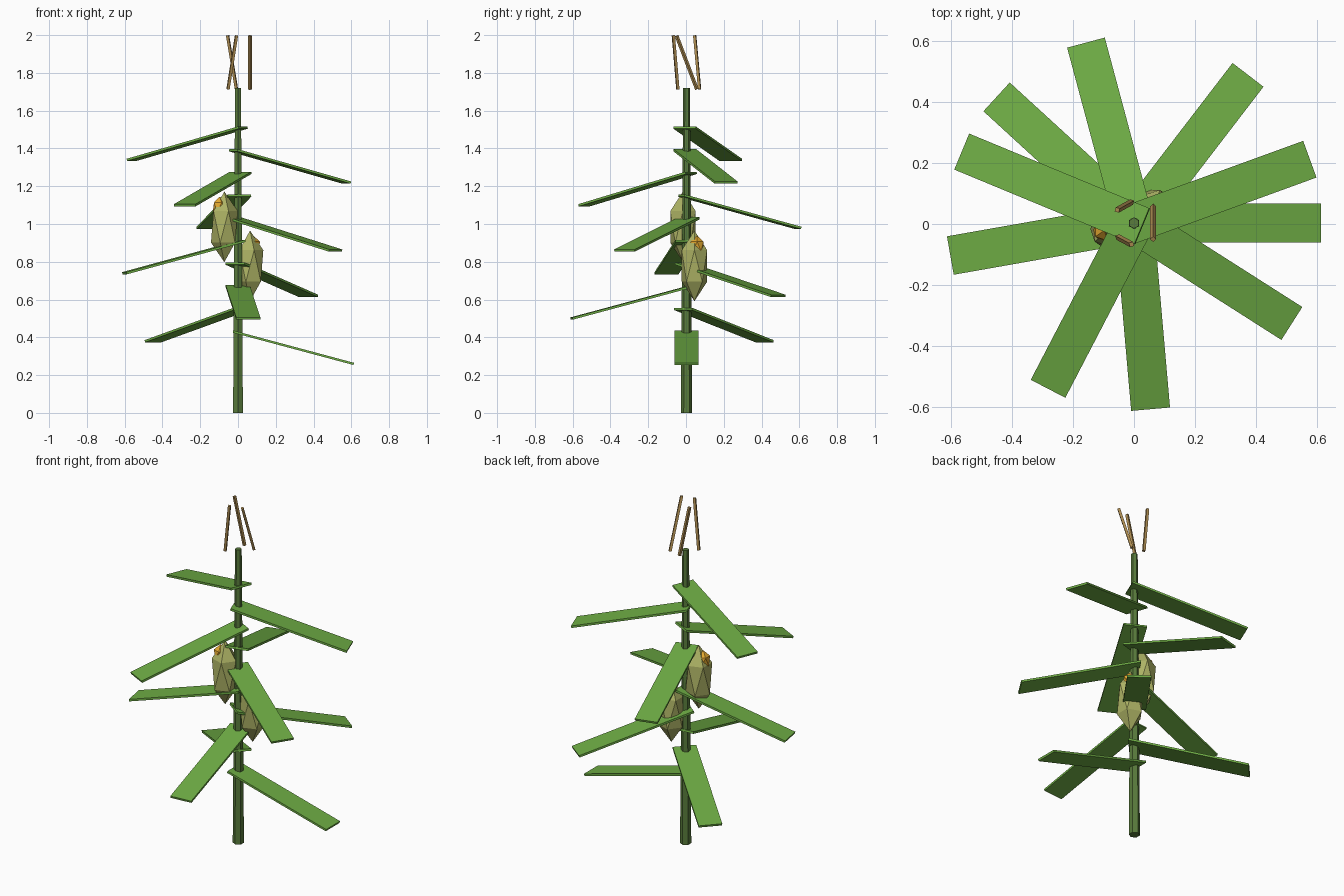
import bpy
from math import radians, cos, sin
from mathutils import Vector, Matrix

if "Cube" in bpy.data.objects:
    bpy.data.objects.remove(bpy.data.objects["Cube"])

def material(name, rgb):
    m = bpy.data.materials.new(name)
    m.diffuse_color = (*rgb, 1)
    m.use_nodes = True
    m.node_tree.nodes["Principled BSDF"].inputs["Base Color"].default_value = m.diffuse_color
    return m

STALK = material("stalk_green", (0.10, 0.20, 0.045))
LEAF = material("leaf_green", (0.155, 0.41, 0.058))
HUSK = material("husk_green", (0.42, 0.45, 0.13))
KERNEL = material("kernel_yellow", (0.78, 0.40, 0.03))
TASSEL = material("tassel_tan", (0.43, 0.27, 0.085))

def finish(name, mat):
    o = bpy.context.object
    o.name = name
    o.data.materials.append(mat)
    return o

def rod(name, a, b, r, mat):
    a, b = Vector(a), Vector(b)
    bpy.ops.mesh.primitive_cylinder_add(vertices=4, radius=r, depth=(b - a).length,
        location=(a + b) / 2, rotation=(b - a).to_track_quat('Z', 'Y').to_euler())
    finish(name, mat)

def blob(name, loc, r, half_height, turn, mat):
    bpy.ops.mesh.primitive_ico_sphere_add(subdivisions=1, radius=1, location=loc,
                                          rotation=(0, 0, turn))
    finish(name, mat).scale = (r, r, half_height)

CY = 0.003

# Tapered six-sided stalk
bpy.ops.mesh.primitive_cone_add(vertices=6, radius1=0.030, radius2=0.018, depth=1.72,
                                location=(0, CY, 0.86))
finish("stalk", STALK)

# Ten drooping leaves spiralling up the stalk
for i in range(10):
    bpy.ops.mesh.primitive_cube_add(size=1)
    leaf = finish(f"leaf_{i + 1}", LEAF)
    leaf.matrix_world = (Matrix.Translation((0.001, CY, 0.345 + 0.12 * i))
                         @ Matrix.Rotation(radians(137.5 * i), 4, 'Z')
                         @ Matrix.Translation((0.292, 0, 0))
                         @ Matrix.Rotation(radians(15), 4, 'Y')
                         @ Matrix.Diagonal((0.662, 0.128, 0.012, 1)))

# Two ears: a husk with kernels poking out near the outer top
for n, (az, z) in enumerate([(36, 0.778), (192, 0.985)], 1):
    a = radians(az)
    d = Vector((cos(a), sin(a), 0))
    blob(f"husk_{n}", d * 0.076 + Vector((0.002, 0, z)), 0.079, 0.187, 0, HUSK)
    blob(f"kernels_{n}", d * 0.10 + Vector((0, 0, z + 0.104)), 0.040, 0.056, 0, KERNEL)

# Three leaning tassel strands above the stalk
strands = [((0.063, 0.058, 1.713), (0.063, -0.050, 1.997)),
           ((-0.008, 0.072, 1.713), (-0.055, 0.046, 1.998)),
           ((-0.053, -0.043, 1.713), (-0.008, -0.067, 1.998))]
for n, (a, b) in enumerate(strands, 1):
    rod(f"tassel_strand_{n}", a, b, 0.010, TASSEL)
